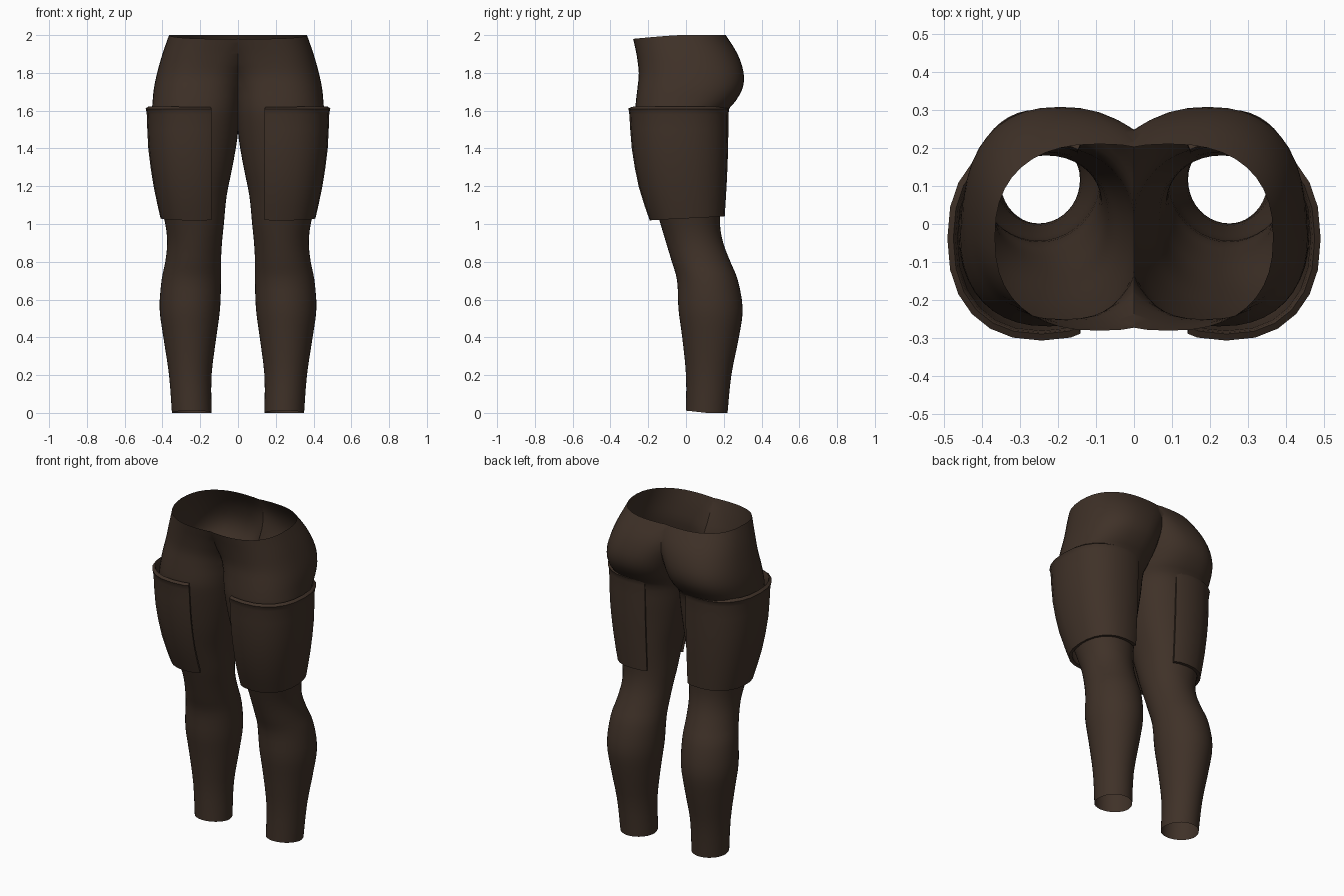
import bpy, bmesh
from math import cos, sin, pi, copysign

cube = bpy.data.objects.get("Cube")
if cube:
    bpy.data.objects.remove(cube, do_unlink=True)

brown = bpy.data.materials.new("dark_brown_cloth")
brown.use_nodes = True
colour = (0.05, 0.031, 0.021, 1)
brown.diffuse_color = colour
bsdf = brown.node_tree.nodes["Principled BSDF"]
bsdf.inputs["Base Color"].default_value = colour
bsdf.inputs["Roughness"].default_value = 0.8


def spline(rows, steps):
    """Smoothly fill in cross-sections between the given ones."""
    out = []
    for i in range(len(rows) - 1):
        a, b = rows[max(i - 1, 0)], rows[i]
        c, d = rows[i + 1], rows[min(i + 2, len(rows) - 1)]
        for s in range(steps):
            t = s / steps
            out.append([q + 0.5 * t * (r - p + t * (2*p - 5*q + 4*r - w + t * (3*(q - r) + w - p)))
                        for p, q, r, w in zip(a, b, c, d)])
    return out + [rows[-1]]


def power(v, n):
    return copysign(abs(v) ** (2 / n), v)


def tube(name, rows, sides, steps, cut_x, tilt, thickness=0):
    """Loft rows of (z, x min, x max, y min, y max, squareness), trim at cut_x, mirror."""
    bm = bmesh.new()
    rings = []
    for z, x0, x1, y0, y1, n in spline(rows, steps):
        ring = []
        for j in range(sides):
            a = 2 * pi * j / sides
            x = (x0 + x1) / 2 + (x1 - x0) / 2 * power(cos(a), n)
            y = (y0 + y1) / 2 + (y1 - y0) / 2 * power(sin(a), n)
            ring.append(bm.verts.new((x, y, z + tilt(z, sin(a)))))
        rings.append(ring)
    for low, high in zip(rings, rings[1:]):
        for j in range(sides):
            k = (j + 1) % sides
            bm.faces.new((low[j], low[k], high[k], high[j]))
    bmesh.ops.bisect_plane(bm, geom=bm.verts[:] + bm.edges[:] + bm.faces[:], dist=1e-5,
                           plane_co=(cut_x, 0, 0), plane_no=(1, 0, 0), clear_inner=True)
    mesh = bpy.data.meshes.new(name)
    bm.to_mesh(mesh)
    bm.free()
    mesh.materials.append(brown)
    obj = bpy.data.objects.new(name, mesh)
    bpy.context.collection.objects.link(obj)
    bpy.ops.object.select_all(action='DESELECT')
    obj.select_set(True)
    bpy.context.view_layer.objects.active = obj
    if thickness:
        solid = obj.modifiers.new("Thickness", 'SOLIDIFY')
        solid.thickness = thickness
        solid.offset = -1
        bpy.ops.object.modifier_apply(modifier=solid.name)
    mirror = obj.modifiers.new("Mirror", 'MIRROR')
    mirror.merge_threshold = 0.001
    bpy.ops.object.modifier_apply(modifier=mirror.name)
    bpy.ops.object.shade_smooth_by_angle(angle=0.7)
    return obj


# Trousers: ankle, calf, knee, thigh, seat and waist of one side
trouser_rows = [
    (0.0, .14, .35, 0, .22, 2),
    (0.2, .14, .365, 0, .24, 2),
    (0.4, .115, .395, -.02, .28, 2),
    (0.55, .095, .415, -.04, .3, 2),
    (0.7, .09, .405, -.047, .275, 2),
    (0.8, .09, .385, -.075, .235, 2),
    (0.9, .085, .375, -.105, .197, 2),
    (1.0, .075, .385, -.135, .18, 2.1),
    (1.15, .06, .42, -.18, .185, 2.2),
    (1.3, .03, .445, -.22, .19, 2.2),
    (1.45, .004, .46, -.25, .2, 2.2),
    (1.58, -.008, .457, -.268, .21, 2.3),
    (1.65, -.018, .452, -.265, .262, 2.4),
    (1.72, -.032, .445, -.257, .3, 2.4),
    (1.8, -.06, .428, -.25, .305, 2.4),
    (1.9, -.12, .4, -.262, .273, 2.4),
    (2.0, -.185, .365, -.28, .21, 2.4),
]


def hem_tilt(z, s):
    front = max(0, -s)
    return front * (0.012 * max(0, 1 - z * 5) - 0.02 * max(0, z - 1.9) * 10)


tube("trousers", trouser_rows, 40, 3, 0, hem_tilt)

# Thigh guards: open wraps around the outer thigh
guard_rows = [
    (1.03, .05, .41, -.192, .205, 2.3),
    (1.2, .03, .447, -.25, .215, 2.3),
    (1.4, .01, .475, -.287, .223, 2.3),
    (1.58, .0, .483, -.3, .225, 2.3),
    (1.61, -.005, .49, -.306, .23, 2.3),
]
tube("thigh_guards", guard_rows, 24, 2, 0.14,
     lambda z, s: 0.01 * s * max(0, 1.3 - z) * 4, thickness=0.02)
